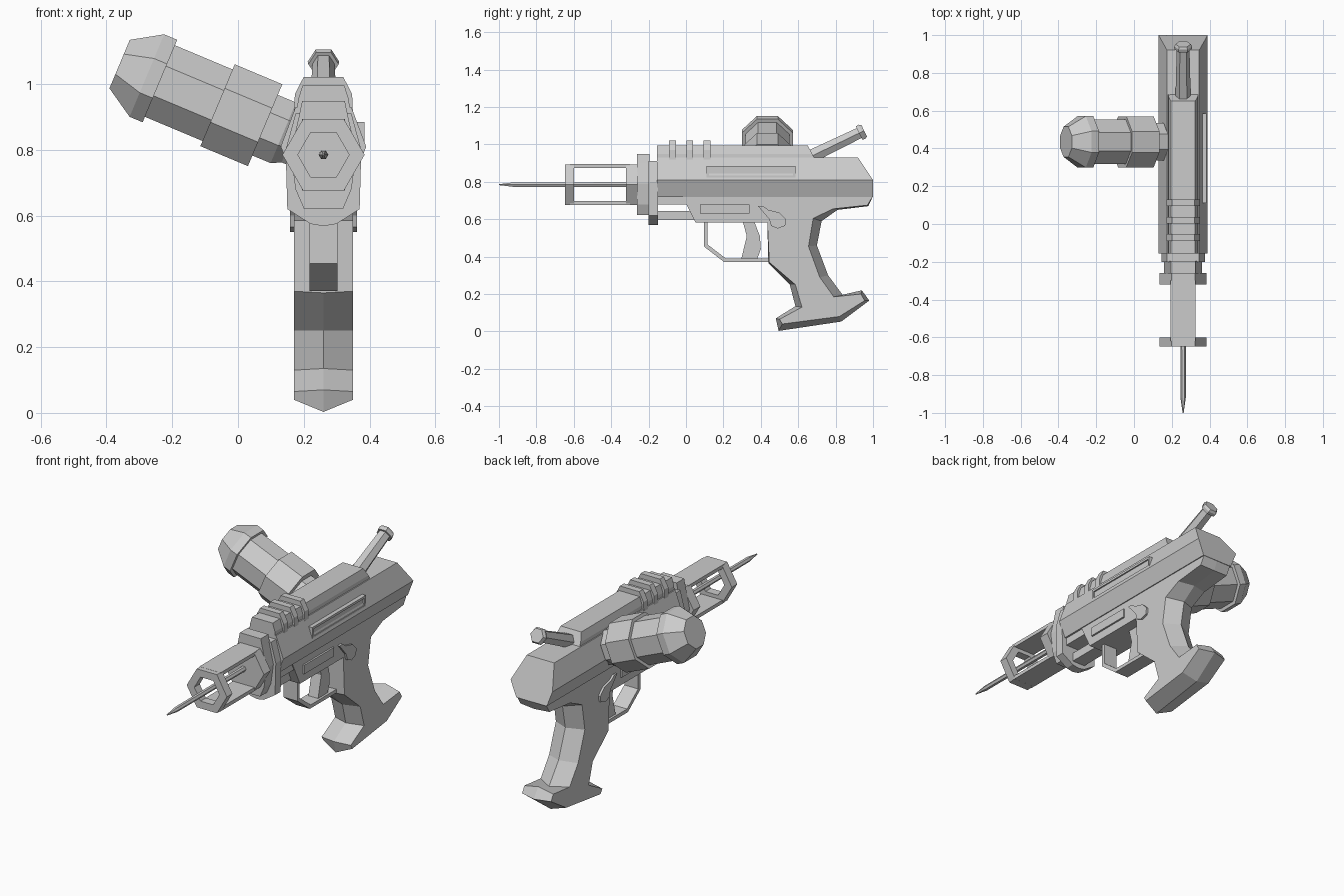
import bpy, bmesh
from math import sin, cos, pi
from mathutils import Vector

if "Cube" in bpy.data.objects:
    bpy.data.objects.remove(bpy.data.objects["Cube"])

CX = 0.26  # centre plane of the gun


def loft(name, rings, loop=False):
    """Skin a list of equal-length point rings; cap the ends unless looped."""
    bm = bmesh.new()
    vs = [[bm.verts.new(p) for p in r] for r in rings]
    n = len(vs[0])
    pairs = list(zip(vs, vs[1:])) + ([(vs[-1], vs[0])] if loop else [])
    for a, b in pairs:
        for i in range(n):
            j = (i + 1) % n
            bm.faces.new((a[i], a[j], b[j], b[i]))
    if not loop:
        bm.faces.new(vs[0])
        bm.faces.new(vs[-1])
    bmesh.ops.recalc_face_normals(bm, faces=bm.faces)
    me = bpy.data.meshes.new(name)
    bm.to_mesh(me)
    bm.free()
    ob = bpy.data.objects.new(name, me)
    bpy.context.collection.objects.link(ob)
    return ob


def plate(name, prof, half):
    """Side profile (y, z) given a thickness across x."""
    return loft(name, [[(CX + s * half, y, z) for y, z in prof] for s in (-1, 1)])


def section(name, pts, y0, y1, rear=None):
    """Half cross-section (x, z) mirrored and run along y; rear = own y per point."""
    rear = rear or [y1] * len(pts)
    full = [(x, z, r) for (x, z), r in zip(pts, rear)]
    full += [(-x, z, r) for x, z, r in reversed(full) if x > 0]
    return loft(name, [[(CX + x, y0, z) for x, z, r in full],
                       [(CX + x, r, z) for x, z, r in full]])


def turned(name, origin, axis, stations, sides, loop=False):
    """Faceted lathe: stations are (distance along axis, corner radius)."""
    o, d = Vector(origin), Vector(axis).normalized()
    u = Vector((1, 0, 0)) if abs(d.x) < 1e-6 else Vector((0, 1, 0))
    v = d.cross(u)
    ph = pi / 8 if sides == 8 else 0
    ang = [ph + 2 * pi * k / sides for k in range(sides)]
    return loft(name, [[o + d * t + (u * cos(a) + v * sin(a)) * r for a in ang]
                       for t, r in stations], loop)


def box(name, x0, x1, y0, y1, z0, z1):
    return loft(name, [[(CX + x, y0, z0), (CX + x, y1, z0), (CX + x, y1, z1), (CX + x, y0, z1)]
                       for x in (x0, x1)])


# main hull with sloped rear
section("receiver_hull", [(.085, .93), (.13, .81), (.095, .72)], -.155, 1, [.92, 1, 1])
box("hull_underside", -.085, .085, -.155, .05, .678, .73)
box("lower_rod", -.04, .04, -.17, .1, .597, .645)

# grip and lower frame: flat sides with a ridge along the centre
centre = [(-.02, .725), (.05, .583), (.435, .583), (.44, .365), (.555, .25), (.585, .135),
          (.48, .07), (.495, .003), (.83, .053), (.98, .165), (.94, .22), (.845, .185),
          (.76, .30), (.70, .46), (.725, .59), (.81, .65), (.975, .67), (1, .725)]
side = [(-.02, .725), (.05, .583), (.435, .583), (.445, .37), (.585, .25), (.62, .13),
        (.50, .065), (.515, .04), (.82, .08), (.955, .165), (.935, .20), (.79, .185),
        (.715, .29), (.655, .455), (.68, .605), (.785, .655), (.97, .675), (1, .725)]
loft("grip_frame", [[(CX + x, y, z) for y, z in p]
                    for x, p in ((-.09, side), (0, centre), (.09, side))])

# top tube and cooling ribs
section("top_tube", [(.064, .995), (.078, .95), (.08, .9)], -.155, .65, [.65, .675, .70])
for k in range(3):
    y = -.09 + k * .092
    section(f"rib_{k + 1}", [(.06, 1.022), (.087, .97), (.09, .9)], y, y + .036)

# front plate and muzzle block
section("front_plate", [(.085, .91), (.115, .80), (.11, .62), (.04, .575), (0, .568)], -.2, -.15)
section("muzzle_block", [(.065, .948), (.075, .90), (.1, .79), (.085, .68), (.06, .622)], -.262, -.195)

# hexagonal muzzle cage with needle
AX = (0, -1, 0)
turned("cage_base", (CX, -.26, .785), AX, [(0, .125), (.06, .125)], 6)
turned("cage_ring", (CX, -.6, .785), AX,
       [(0, .125), (.048, .125), (.048, .078), (0, .078)], 6, True)
for nm, z in (("top", .874), ("bottom", .677)):
    box(f"cage_bar_{nm}", -.066, .066, -.62, -.3, z, z + .02)
turned("needle", (CX, -.3, .785), AX, [(0, .015), (.62, .014), (.70, .003)], 6)

# trigger and guard
plate("trigger_guard", [(.095, .6), (.095, .455), (.205, .37), (.45, .37), (.45, .39),
                        (.213, .39), (.115, .465), (.115, .6)], .043)
plate("trigger", [(.30, .6), (.325, .51), (.295, .385), (.38, .385), (.40, .44),
                  (.395, .51), (.36, .6)], .03)

# side details
box("frame_panel", -.1, .1, .075, .34, .63, .68)
plate("safety_lever", [(.385, .67), (.41, .672), (.44, .65), (.50, .635), (.535, .60),
                       (.53, .565), (.49, .55), (.455, .565), (.445, .60)], .102)
for nm, y0, y1, z0, z1 in (("top", .11, .585, .872, .885), ("bottom", .11, .585, .82, .833),
                           ("front", .11, .122, .833, .872), ("rear", .573, .585, .833, .872)):
    box(f"ejection_frame_{nm}", .09, .125, y0, y1, z0, z1)
box("ejection_cover", .08, .117, .122, .573, .833, .872)

# cocking handle
turned("cocking_handle", (CX, .714, .958), (0, .9, .436),
       [(-.12, .042), (.235, .034), (.235, .046), (.252, .048), (.265, .04)], 6)

# side canister
K = 1 / cos(pi / 8)
turned("canister", (.0825, .435, .875), (-.922, 0, .387),
       [(t, r * K) for t, r in ((-.17, .085), (-.09, .085), (-.06, .10), (0, .10), (0, .135),
                                (.157, .135), (.157, .118), (.347, .118), (.347, .136),
                                (.39, .136), (.48, .08))], 8)
